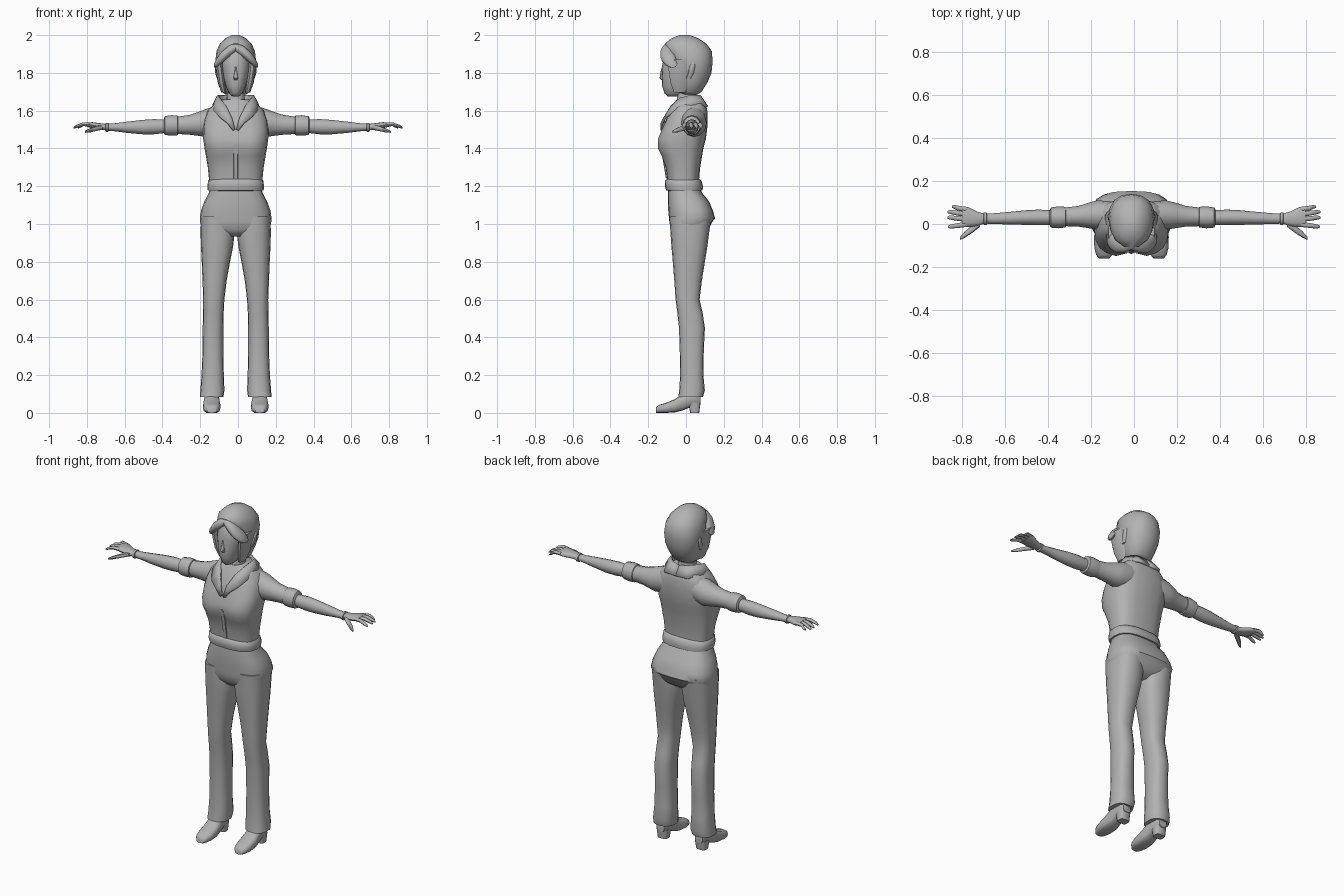
import bpy, bmesh, math

MID = -0.012   # the body leans slightly to one side of the origin
N = 20

grey = bpy.data.materials.new("plain grey")
grey.diffuse_color = (0.45, 0.45, 0.45, 1)


def spow(v, p):
    return math.copysign(abs(v) ** p, v)


def finish(name, bm, angle=50):
    """Turn a bmesh into a smooth-shaded object."""
    bmesh.ops.recalc_face_normals(bm, faces=bm.faces)
    me = bpy.data.meshes.new(name)
    bm.to_mesh(me)
    bm.free()
    me.materials.append(grey)
    ob = bpy.data.objects.new(name, me)
    bpy.context.collection.objects.link(ob)
    bpy.ops.object.select_all(action='DESELECT')
    ob.select_set(True)
    bpy.context.view_layer.objects.active = ob
    bpy.ops.object.shade_smooth_by_angle(angle=math.radians(angle))
    return ob


def loft(name, rings, tweak=None, angle=50):
    """Skin a list of equal-length rings and cap both ends."""
    bm = bmesh.new()
    rows = [[bm.verts.new(p) for p in r] for r in rings]
    n = len(rows[0])
    for a, b in zip(rows, rows[1:]):
        for i in range(n):
            j = (i + 1) % n
            bm.faces.new((a[i], a[j], b[j], b[i]))
    bm.faces.new(rows[0])
    bm.faces.new(rows[-1])
    if tweak:
        for v in bm.verts:
            tweak(v.co)
    return finish(name, bm, angle)


def circle(p, n):
    return [(spow(math.cos(2 * math.pi * i / n), p),
             spow(math.sin(2 * math.pi * i / n), p)) for i in range(n)]


def upright(name, secs, p=0.85, s=1, n=N, tweak=None):
    """Loft along z. Section: z, inner x, outer x, front y, back y."""
    rings = []
    for z, x0, x1, y0, y1 in secs:
        rings.append([(MID + s * ((x0 + x1) / 2 + (x1 - x0) / 2 * c),
                       (y0 + y1) / 2 + (y1 - y0) / 2 * d, z) for c, d in circle(p, n)])
    return loft(name, rings, tweak)


def body(name, secs, **kw):
    """Upright loft that is symmetric. Section: z, half width, front y, back y."""
    return upright(name, [(z, -w, w, a, b) for z, w, a, b in secs], **kw)


def sideways(name, secs, s, p=1.0, n=12):
    """Loft along x. Section: x, z centre, z radius, y centre, y radius."""
    return loft(name, [[(s * x + MID * (1 - x / 0.87), yc + yr * c, zc + zr * d)
                        for c, d in circle(p, n)] for x, zc, zr, yc, yr in secs])


# Shirt, with a crease down the front between the bust halves
def bust(co):
    if abs(co.x - MID) < 0.035 and co.y < 0 and 1.32 < co.z < 1.53:
        co.y += 0.022

body("shirt", [(1.20, .138, -.095, .07), (1.24, .142, -.10, .07), (1.30, .148, -.108, .075),
               (1.36, .158, -.132, .085), (1.40, .165, -.153, .092), (1.45, .172, -.153, .105),
               (1.50, .174, -.132, .112), (1.55, .168, -.108, .115), (1.60, .15, -.085, .113),
               (1.635, .115, -.065, .105), (1.66, .07, -.05, .085)], p=0.72, tweak=bust)
body("shirt_hem", [(1.175, .135, -.09, .075), (1.178, .148, -.105, .088), (1.20, .15, -.112, .09),
                   (1.23, .146, -.11, .082), (1.238, .135, -.10, .07)], p=0.75)
body("button_placket", [(1.24, .012, -.106, -.08), (1.30, .012, -.116, -.09),
                        (1.36, .012, -.126, -.10), (1.42, .008, -.138, -.11)], n=8, p=0.5)

# Neck
body("neck", [(1.58, .06, -.06, .065), (1.64, .048, -.05, .058), (1.72, .047, -.045, .055)])

# Trousers: hips and seat
body("hips", [(1.20, .135, -.092, .07), (1.165, .142, -.095, .085), (1.12, .166, -.096, .122),
              (1.07, .184, -.094, .143), (1.03, .19, -.09, .154), (1.01, .188, -.088, .138),
              (0.97, .18, -.08, .12), (0.935, .12, -.05, .07)], p=0.72)

# Face and nose
body("face", [(1.676, .018, -.098, -.03), (1.69, .034, -.113, 0), (1.73, .053, -.126, .03),
              (1.78, .066, -.128, .05), (1.84, .074, -.126, .05), (1.90, .072, -.115, .05),
              (1.94, .05, -.09, .05)], p=0.9)
body("nose", [(1.762, .010, -.13, -.11), (1.772, .013, -.14, -.11), (1.80, .008, -.136, -.11),
              (1.835, .004, -.127, -.11)], n=8)

# Bobbed hair
body("hair", [(1.685, .055, -.02, .06), (1.70, .073, -.055, .083), (1.75, .09, -.068, .114),
              (1.80, .102, -.072, .135), (1.86, .108, -.082, .141), (1.915, .102, -.108, .137),
              (1.955, .084, -.112, .108), (1.982, .056, -.078, .068), (2.0, .022, -.035, .02)],
     p=0.9, n=16)


def collar(s):
    """Collar half: a strip from the nape, round the neck, down to the lapel point."""
    pairs = [((0, .078, 1.672), (0, .112, 1.62)),
             ((.05, .07, 1.68), (.075, .11, 1.622)),
             ((.092, .025, 1.68), (.118, .04, 1.63)),
             ((.082, -.03, 1.665), (.115, -.055, 1.60)),
             ((.05, -.075, 1.625), (.085, -.108, 1.565)),
             ((.02, -.115, 1.56), (.045, -.128, 1.535)),
             ((.004, -.125, 1.50), (.014, -.13, 1.495))]
    bm = bmesh.new()
    rows = [[bm.verts.new((MID + s * x, y, z)) for x, y, z in pr] for pr in pairs]
    for a, b in zip(rows, rows[1:]):
        bm.faces.new((a[0], a[1], b[1], b[0]))
    ob = finish("collar", bm, 60)
    mod = ob.modifiers.new("thickness", 'SOLIDIFY')
    mod.thickness = 0.012
    mod.offset = 0


for s in (-1, 1):
    collar(s)

    # Swept fringe and the lock in front of the ear
    sideways("fringe", [(0, 1.935, .026, -.09, .03), (.04, 1.912, .032, -.10, .036),
                        (.075, 1.882, .032, -.095, .04), (.10, 1.856, .026, -.08, .036),
                        (.116, 1.838, .010, -.07, .02)], s, n=10)
    upright("side_lock", [(1.87, .07, .108, -.10, .02), (1.82, .066, .106, -.095, .02),
                          (1.75, .056, .096, -.085, .02), (1.695, .05, .076, -.065, .0)], s=s, n=10)
    upright("ear", [(1.77, .09, .10, .0, .025), (1.80, .09, .109, .01, .042),
                    (1.84, .09, .112, .02, .05), (1.855, .09, .108, .03, .045)], s=s, n=8)

    # Flared trouser leg
    upright("trouser_leg", [(1.04, .02, .184, -.088, .135), (0.95, .006, .186, -.082, .122),
                            (0.88, .014, .184, -.077, .113), (0.80, .030, .180, -.07, .10),
                            (0.70, .048, .176, -.062, .084), (0.60, .060, .172, -.055, .072),
                            (0.53, .064, .173, -.046, .088), (0.45, .066, .175, -.037, .10),
                            (0.32, .066, .176, -.033, .094), (0.20, .063, .181, -.031, .092),
                            (0.12, .060, .187, -.036, .10), (0.085, .065, .190, -.04, .09)],
            p=0.8, s=s, n=16)

    # Shoe upper, lofted from toe to heel: y, half width, bottom z, top z
    shoe = [(-.16, .024, 0, .028), (-.145, .037, 0, .042), (-.11, .046, 0, .052),
            (-.06, .047, .002, .072), (-.02, .042, .012, .10), (.03, .037, .032, .125),
            (.065, .035, .04, .125), (.078, .026, .045, .11)]
    loft("shoe", [[(MID + s * (.127 + w * c), y, (a + b) / 2 + (b - a) / 2 * d)
                   for c, d in circle(0.65, 12)] for y, w, a, b in shoe])
    upright("shoe_heel", [(0, .097, .157, .022, .07), (.055, .092, .162, .012, .077)],
            p=0.5, s=s, n=12)

    # Shirt sleeve with a rolled cuff
    sideways("sleeve", [(.09, 1.55, .08, .04, .065), (.16, 1.535, .074, .042, .068),
                        (.20, 1.53, .063, .04, .06), (.25, 1.525, .052, .036, .048),
                        (.32, 1.522, .045, .033, .043)], s)
    sideways("rolled_cuff", [(.308, 1.522, .042, .032, .04), (.312, 1.522, .052, .032, .048),
                             (.345, 1.522, .054, .031, .051), (.38, 1.521, .050, .03, .047),
                             (.386, 1.52, .038, .03, .036)], s)

    # Bare forearm and bracelet
    sideways("forearm", [(.37, 1.518, .035, .03, .034), (.44, 1.515, .040, .031, .036),
                         (.50, 1.513, .038, .030, .034), (.58, 1.512, .030, .027, .029),
                         (.65, 1.512, .021, .025, .025), (.70, 1.512, .018, .025, .023)], s)
    sideways("bracelet", [(.682, 1.512, .018, .025, .024), (.685, 1.512, .024, .025, .029),
                          (.697, 1.512, .024, .025, .029), (.70, 1.512, .018, .025, .024)], s)

    # Hand: palm, four fingers and a thumb
    sideways("palm", [(.69, 1.512, .017, .025, .022), (.73, 1.517, .017, .024, .034),
                      (.77, 1.523, .016, .032, .046), (.80, 1.526, .011, .034, .047)], s, p=0.85)
    for y0, y1, tip in ((.068, .080, .848), (.045, .056, .868), (.022, .030, .870), (-.002, -.012, .866)):
        ym = (y0 + y1) / 2
        sideways("finger", [(.78, 1.526, .010, y0, .012), (.82, 1.528, .010, ym, .0115),
                            (tip - .012, 1.516, .008, y1, .0095), (tip, 1.51, .004, y1, .005)], s, n=8)
    sideways("thumb", [(.715, 1.512, .013, .005, .018), (.75, 1.505, .013, -.022, .018),
                       (.785, 1.495, .011, -.048, .015), (.81, 1.488, .005, -.068, .007)], s, n=8)
